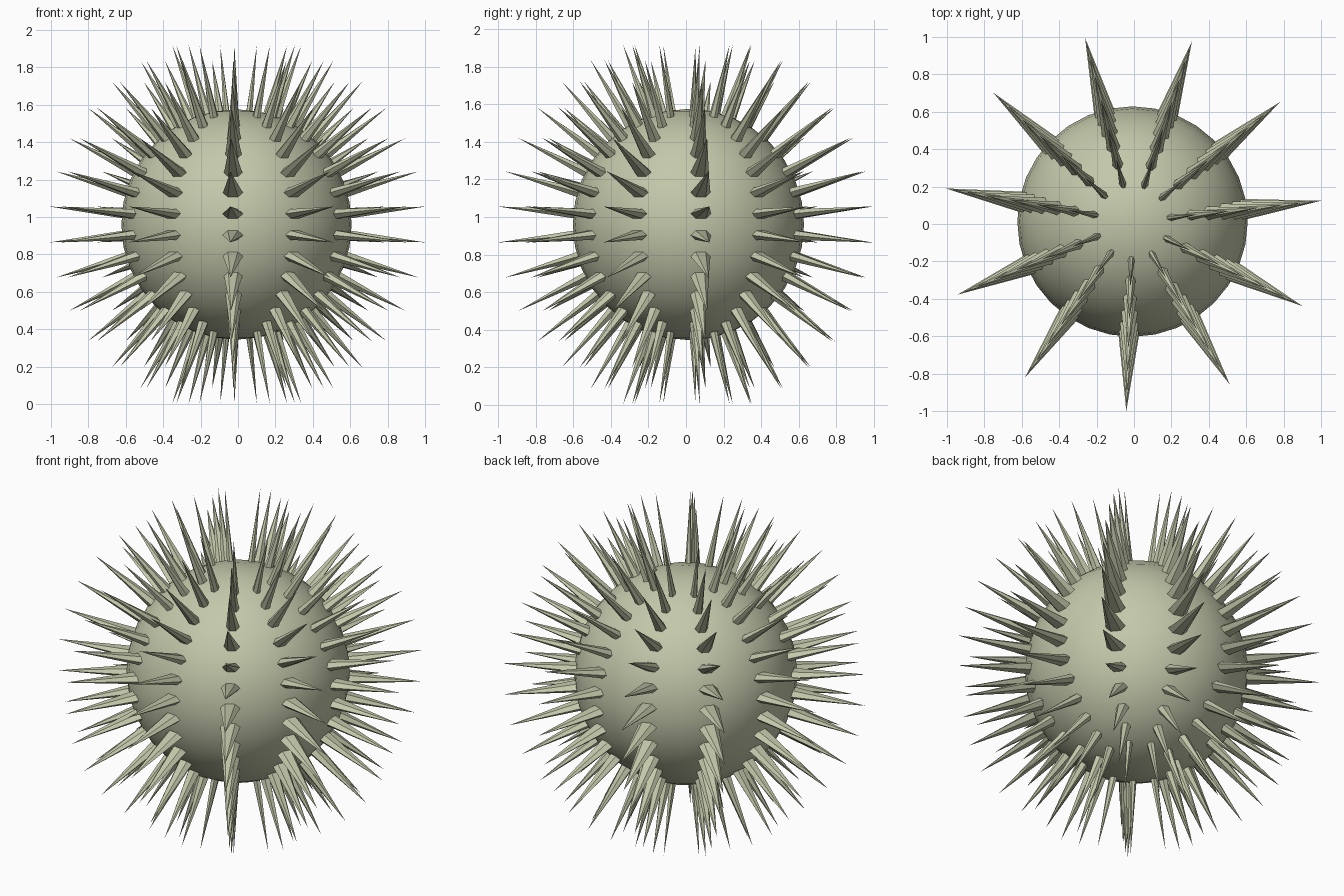
import bpy, bmesh, math
from mathutils import Vector

if "Cube" in bpy.data.objects:
    bpy.data.objects.remove(bpy.data.objects["Cube"])

CENTRE = Vector((-0.008, 0.013, 0.96))
R_BODY, R_BASE, R_TIP = 0.616, 0.606, 1.019
COLUMNS, ROWS, SIDES = 11, 14, 6
HALF_W, HALF_H = 0.056, 0.029      # spike base half width (at equator) and half height

mat = bpy.data.materials.new("pale_olive")
mat.diffuse_color = (0.546, 0.578, 0.402, 1)
mat.use_nodes = True
mat.node_tree.nodes["Principled BSDF"].inputs["Base Color"].default_value = mat.diffuse_color


def polar(r, elev, azim):
    return Vector((r * math.cos(elev) * math.cos(azim),
                   r * math.cos(elev) * math.sin(azim),
                   r * math.sin(elev)))


# round body
bpy.ops.mesh.primitive_uv_sphere_add(segments=32, ring_count=16, radius=R_BODY, location=CENTRE)
body = bpy.context.object
body.name = "body"
body.data.materials.append(mat)
bpy.ops.object.shade_smooth()

# spikes: flattened cones in meridian columns, narrowing towards the poles
bm = bmesh.new()
for c in range(COLUMNS):
    az = math.radians(6.3) + c * math.tau / COLUMNS
    for r in range(ROWS):
        el = math.radians(-70 + 140 * r / (ROWS - 1))
        tip = bm.verts.new(polar(R_TIP, el, az))
        ring = []
        for s in range(SIDES):
            a = s * math.tau / SIDES
            ring.append(bm.verts.new(polar(R_BASE, el + HALF_H / R_BASE * math.sin(a),
                                           az + HALF_W / R_BASE * math.cos(a))))
        for s in range(SIDES):
            bm.faces.new((ring[s], ring[(s + 1) % SIDES], tip))
        bm.faces.new(ring[::-1])
bmesh.ops.recalc_face_normals(bm, faces=bm.faces)
mesh = bpy.data.meshes.new("spikes")
bm.to_mesh(mesh)
bm.free()
mesh.materials.append(mat)
spikes = bpy.data.objects.new("spikes", mesh)
spikes.location = CENTRE
bpy.context.collection.objects.link(spikes)
